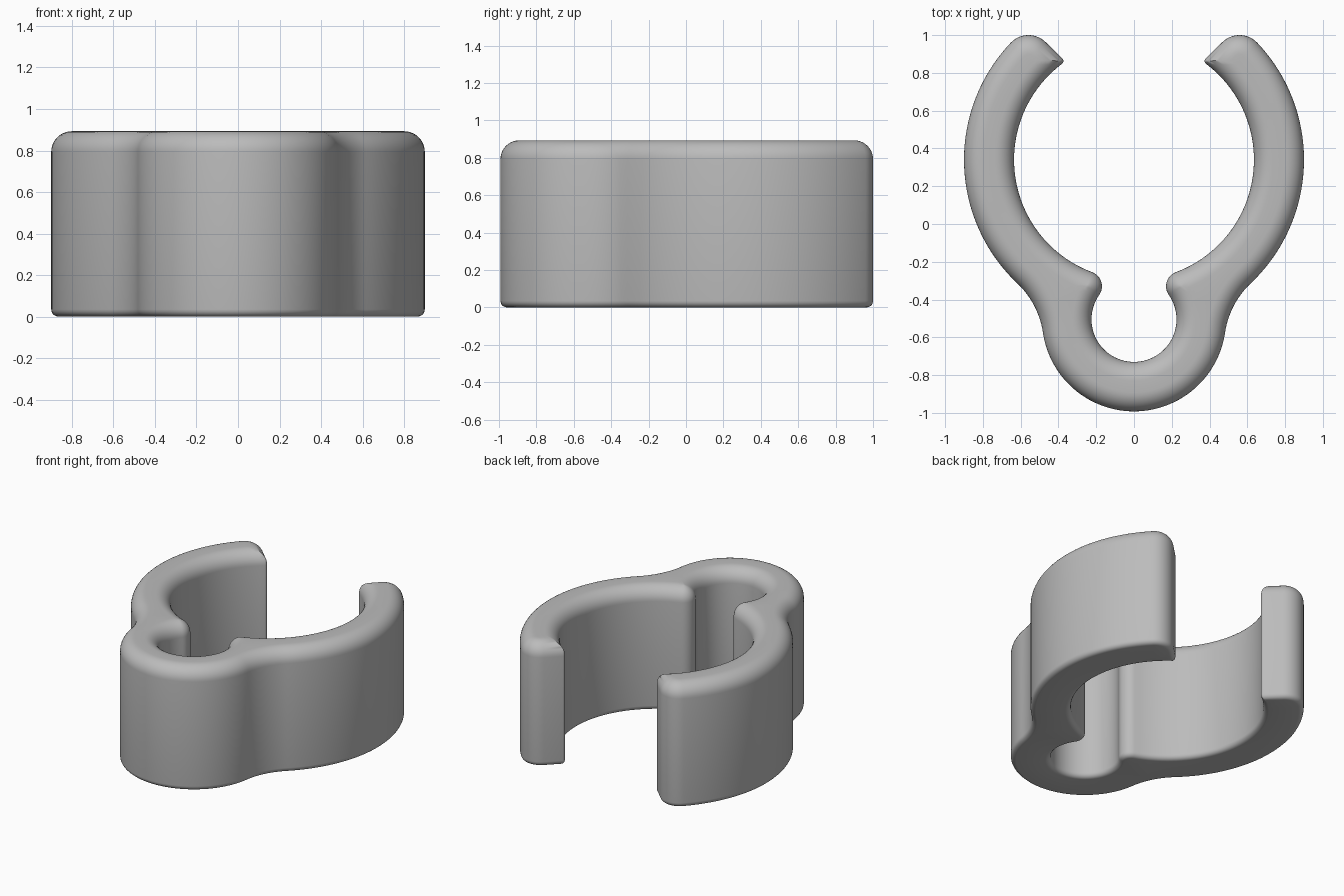
import bpy, bmesh
from math import sin, cos, pi, sqrt, atan2, radians

cube = bpy.data.objects.get("Cube")
if cube:
    bpy.data.objects.remove(cube)

HEIGHT, TOP_R, BOTTOM_R = 0.893, 0.1, 0.035
RING, SOCKET = (0, 0.34), (0, -0.505)      # centres of the two rings


def arc(c, r, a0, a1, n, ccw=True):
    turn = (a1 - a0) % (2 * pi) if ccw else -((a0 - a1) % (2 * pi))
    return [(c[0] + r * cos(a0 + turn * i / n), c[1] + r * sin(a0 + turn * i / n))
            for i in range(n + 1)]


def angle(a, b):
    return atan2(b[1] - a[1], b[0] - a[0])


def meet(r1, r2):
    """Point on the +x side at distance r1 from RING and r2 from SOCKET."""
    y1, y2 = RING[1], SOCKET[1]
    y = (r1 * r1 - r2 * r2 - y1 * y1 + y2 * y2) / (2 * (y2 - y1))
    return sqrt(r2 * r2 - (y - y2) ** 2), y


def outline(d):
    """Closed clip outline, moved inward by d."""
    ring_out, ring_in = 0.9 - d, 0.635 + d
    sock_out, sock_in = 0.487 - d, 0.225 + d
    waist_r, tip_r = 0.45 + d, 0.13 - d
    nub_r, lip_r = max(0.08 - d, 0), max(0.018 - d, 0)
    waist = meet(ring_out + waist_r, sock_out + waist_r)
    nub = meet(ring_in + nub_r, sock_in + nub_r)
    tip = (0.5586, 0.87)
    tip_a, end_a = angle(RING, tip), radians(134.4)
    # small lip where the flat arm end reaches the inner wall
    px = tip[0] + (tip_r - lip_r) * cos(end_a)
    py = tip[1] + (tip_r - lip_r) * sin(end_a) - RING[1]
    ux, uy = -sin(end_a), cos(end_a)
    b = px * ux + py * uy
    t = -b - sqrt(b * b - px * px - py * py + (ring_in + lip_r) ** 2)
    t = t if t > 0 else -b + sqrt(b * b - px * px - py * py + (ring_in + lip_r) ** 2)
    t = min(t, 0.3)
    lip = (px + ux * t, py + uy * t + RING[1])

    half = arc(SOCKET, sock_out, -pi / 2, angle(SOCKET, waist), 28)
    half += arc(waist, waist_r, angle(waist, SOCKET), angle(waist, RING), 14, False)
    half += arc(RING, ring_out, angle(RING, waist), tip_a, 40)
    half += arc(tip, tip_r, tip_a, end_a, 14)
    half += arc(lip, lip_r, end_a, angle(lip, RING), 5)
    half += arc(RING, ring_in, angle(RING, lip), angle(RING, nub), 44, False)
    half += arc(nub, nub_r, angle(nub, RING), angle(nub, SOCKET), 12)
    half += arc(SOCKET, sock_in, angle(SOCKET, nub), -pi / 2, 28, False)
    return half + [(-x, y) for x, y in half[-2:0:-1]]


# Layers: small rounding below, straight wall, large rounding above
layers = []
for i in range(6):
    a = pi / 2 * i / 5
    layers.append((BOTTOM_R * (1 - sin(a)), BOTTOM_R * (1 - cos(a))))
for i in range(11):
    a = pi / 2 * i / 10
    layers.append((TOP_R * (1 - cos(a)), HEIGHT - TOP_R * (1 - sin(a))))

bm = bmesh.new()
rows = [[bm.verts.new((x, y, z)) for x, y in outline(d)] for d, z in layers]
count = len(rows[0])
for low, high in zip(rows, rows[1:]):
    for i in range(count):
        j = (i + 1) % count
        bm.faces.new((low[i], low[j], high[j], high[i]))
caps = [bm.faces.new(rows[0][::-1]), bm.faces.new(rows[-1])]
bmesh.ops.remove_doubles(bm, verts=bm.verts, dist=0.0002)
bmesh.ops.triangulate(bm, faces=[f for f in bm.faces if len(f.verts) > 4])
bmesh.ops.recalc_face_normals(bm, faces=bm.faces)

mesh = bpy.data.meshes.new("clip_body")
bm.to_mesh(mesh)
bm.free()
clip = bpy.data.objects.new("clip_body", mesh)
bpy.context.collection.objects.link(clip)

# Plain grey
grey = bpy.data.materials.new("grey")
grey.use_nodes = True
color = (0.5, 0.5, 0.5, 1)
grey.diffuse_color = color
grey.node_tree.nodes["Principled BSDF"].inputs["Base Color"].default_value = color
mesh.materials.append(grey)

bpy.ops.object.select_all(action='DESELECT')
clip.select_set(True)
bpy.context.view_layer.objects.active = clip
bpy.ops.object.shade_smooth_by_angle(angle=radians(35))
